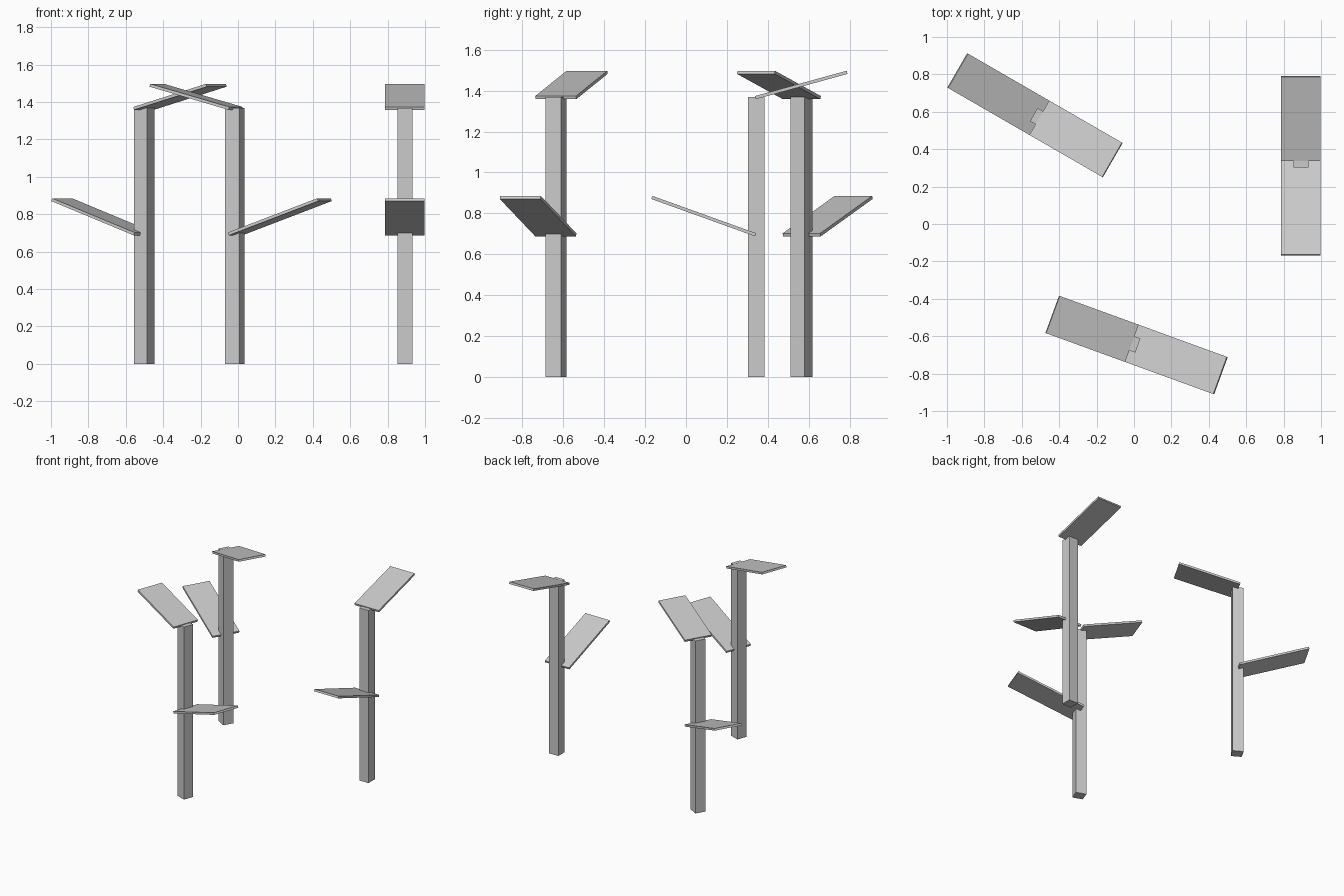
import bpy
from math import radians, sin, cos
from mathutils import Matrix, Vector

if "Cube" in bpy.data.objects:
    bpy.data.objects.remove(bpy.data.objects["Cube"])

POST_W, POST_H = 0.08, 1.368
BOARD_W, BOARD_T = 0.212, 0.016


def box(name, size, matrix):
    """Box of the given size placed by a matrix."""
    bpy.ops.mesh.primitive_cube_add(size=1)
    ob = bpy.context.object
    ob.name = name
    ob.data.transform(matrix @ Matrix.Diagonal((*size, 1)))
    return ob


def board(name, base, length, tilt, u_mid, z_mid):
    """Tilted board whose centre sits u_mid along the post's local x axis."""
    m = base @ Matrix.Translation((u_mid, 0, z_mid)) @ Matrix.Rotation(-tilt, 4, 'Y')
    box(name, (length, BOARD_W, BOARD_T), m)


# three posts: x, y, heading of the upper board
posts = [("left", -0.501, 0.565, -30),
         ("front", -0.017, -0.636, 160),
         ("right", 0.892, 0.343, 90)]

for side, x, y, heading in posts:
    base = Matrix.Translation((x, y, 0)) @ Matrix.Rotation(radians(heading), 4, 'Z')
    # upright post
    box(f"{side}_post", (POST_W, POST_W, POST_H),
        base @ Matrix.Translation((0, 0, POST_H / 2)))
    # upper board rises forward from the post top, lower board rises backward
    board(f"{side}_upper_board", base, 0.466, radians(15.4), 0.2205, 1.4275)
    board(f"{side}_lower_board", base, 0.54, radians(-19.8), -0.256, 0.786)
